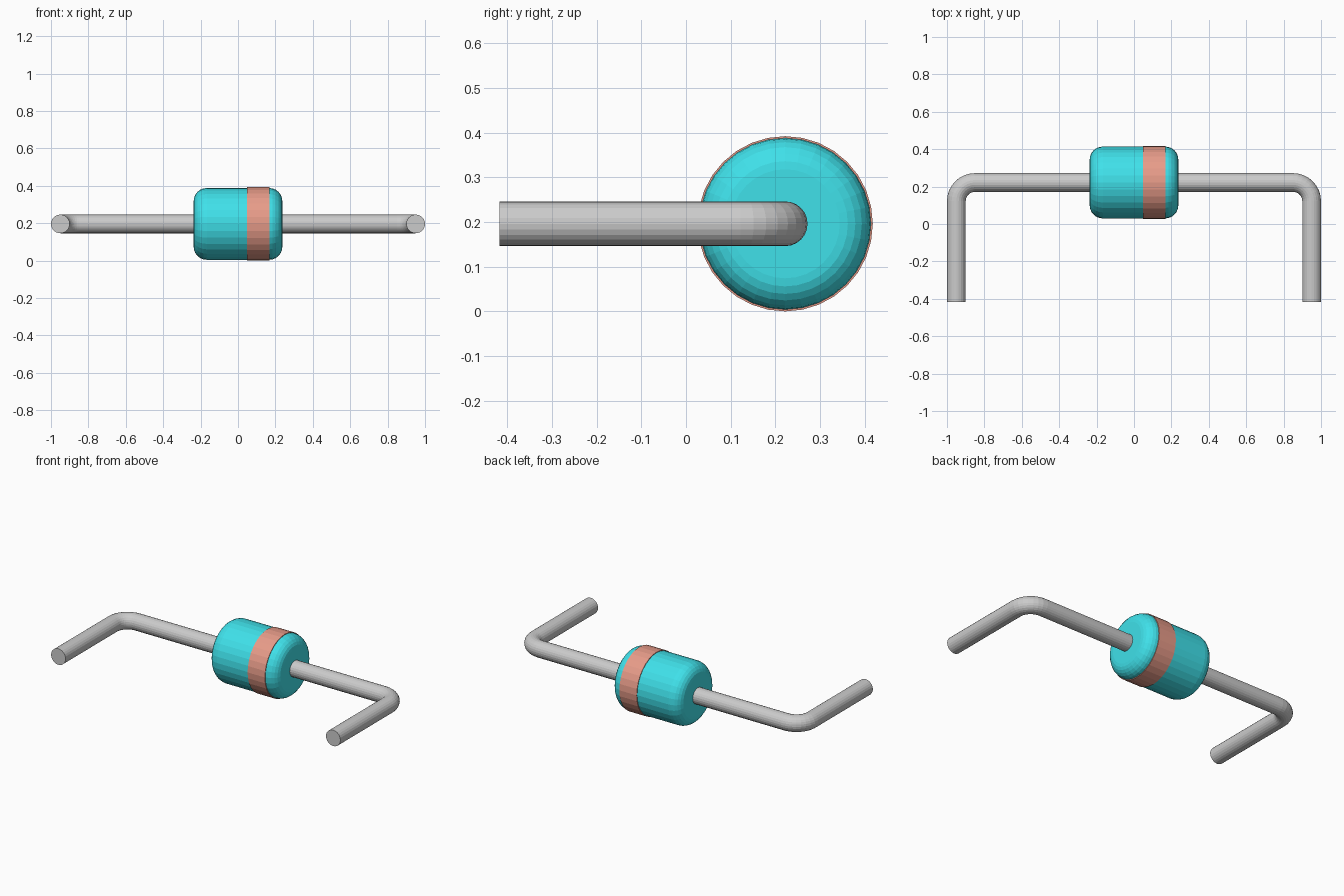
import bpy, bmesh
from math import sin, cos, pi
from mathutils import Vector

if "Cube" in bpy.data.objects:
    bpy.data.objects.remove(bpy.data.objects["Cube"])

CY, CZ = 0.222, 0.196      # axis of the body
BODY_SIDES, WIRE_SIDES = 32, 24


def material(name, rgb):
    m = bpy.data.materials.new(name)
    m.diffuse_color = (*rgb, 1)
    m.use_nodes = True
    m.node_tree.nodes["Principled BSDF"].inputs["Base Color"].default_value = m.diffuse_color
    return m


def skin(name, rings, closed=False, mat=None):
    """Join equal-sized rings of points into a faceted tube."""
    bm = bmesh.new()
    loops = [[bm.verts.new(p) for p in r] for r in rings]
    pairs = list(zip(loops, loops[1:]))
    if closed:
        pairs.append((loops[-1], loops[0]))
    else:
        bm.faces.new(loops[0])
        bm.faces.new(loops[-1])
    for a, b in pairs:
        n = len(a)
        for i in range(n):
            j = (i + 1) % n
            bm.faces.new((a[i], a[j], b[j], b[i]))
    bmesh.ops.recalc_face_normals(bm, faces=bm.faces)
    me = bpy.data.meshes.new(name)
    bm.to_mesh(me)
    bm.free()
    if mat:
        me.materials.append(mat)
    ob = bpy.data.objects.new(name, me)
    bpy.context.collection.objects.link(ob)
    return ob


def lathe(name, profile, closed=False, mat=None):
    """Spin (x, radius) points around the body axis."""
    rings = [[(x, CY + r * cos(2 * pi * i / BODY_SIDES), CZ + r * sin(2 * pi * i / BODY_SIDES))
              for i in range(BODY_SIDES)] for x, r in profile]
    return skin(name, rings, closed, mat)


# body: cylinder with rounded rims
HALF, RAD, RND, STEPS = 0.237, 0.192, 0.07, 6
right = [(HALF - RND + RND * sin(a), RAD - RND + RND * cos(a))
         for a in (pi / 2 * k / STEPS for k in range(STEPS + 1))]
left = [(-x, r) for x, r in reversed(right)]
lathe("body", left + right, mat=material("teal", (0.05, 0.75, 0.82)))

# polarity band: thin ring proud of the body
lathe("polarity_band", [(0.048, 0.17), (0.048, 0.196), (0.168, 0.196), (0.168, 0.17)],
      closed=True, mat=material("red", (0.8, 0.33, 0.25)))

# leads: round wire bent forward through a right angle
WR, BEND, LX, END, BSTEPS = 0.05, 0.1, 0.95, -0.417, 8


def lead(name, side):
    path = [((0.15, CY), 0)]
    for k in range(BSTEPS + 1):
        a = pi / 2 * k / BSTEPS
        path.append(((LX - BEND + BEND * sin(a), CY - BEND + BEND * cos(a)), a))
    path.append(((LX, END), pi / 2))
    rings = []
    for (x, y), a in path:
        across = Vector((side * sin(a), cos(a), 0))
        centre = Vector((side * x, y, CZ))
        rings.append([centre + WR * (cos(t) * across + sin(t) * Vector((0, 0, 1)))
                      for t in (2 * pi * i / WIRE_SIDES for i in range(WIRE_SIDES))])
    skin(name, rings)


lead("lead_right", 1)
lead("lead_left", -1)
